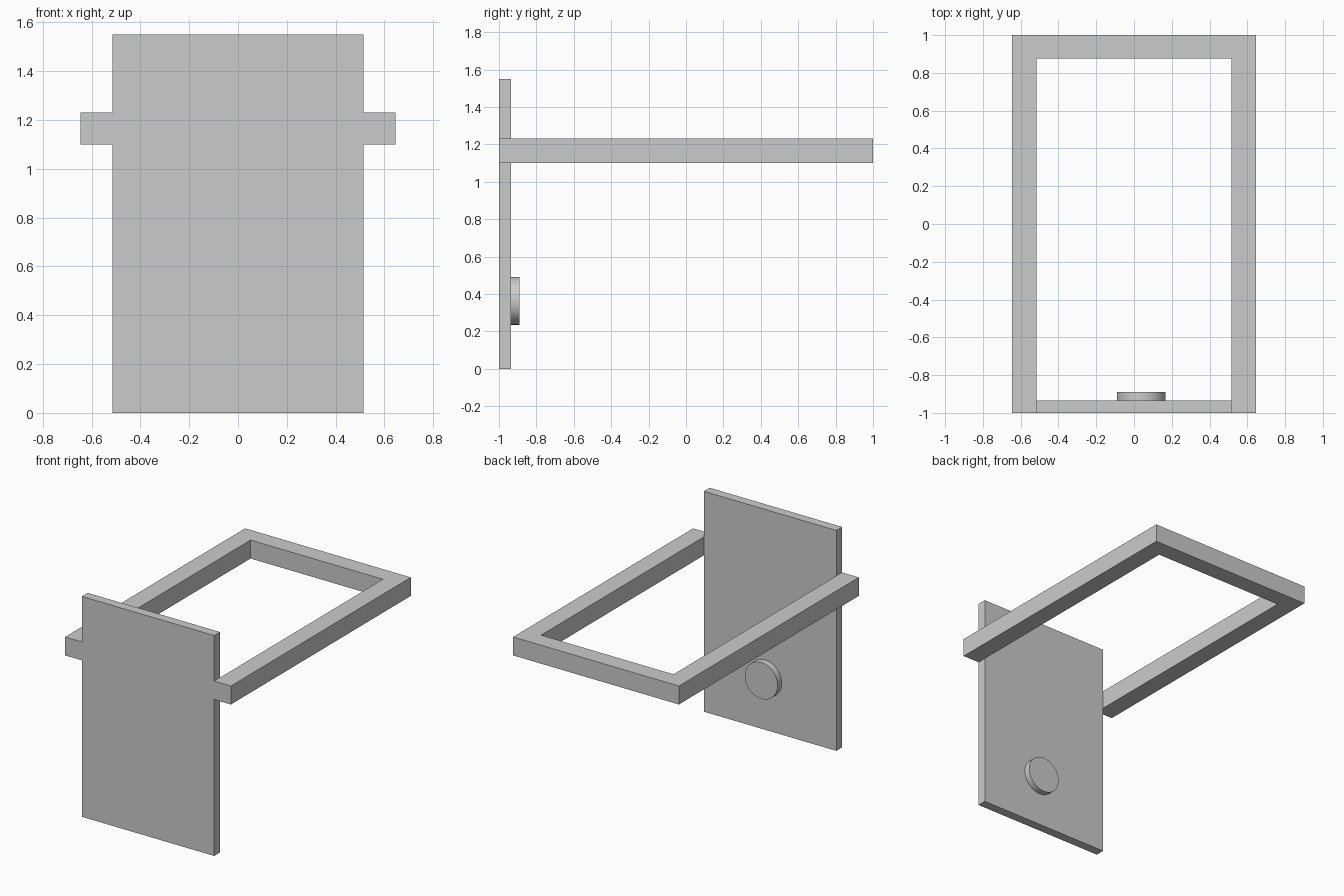
import bpy
import bmesh
from math import radians
from mathutils import Vector

cube = bpy.data.objects.get("Cube")
if cube:
    bpy.data.objects.remove(cube, do_unlink=True)

# Single plain grey finish
grey = bpy.data.materials.new("plain_grey")
grey.use_nodes = True
colour = (0.6, 0.6, 0.6, 1)
grey.diffuse_color = colour
grey.node_tree.nodes["Principled BSDF"].inputs["Base Color"].default_value = colour


def extrude_profile(name, points, direction):
    """Make a solid by sweeping a flat outline along a direction."""
    bm = bmesh.new()
    face = bm.faces.new([bm.verts.new(p) for p in points])
    swept = bmesh.ops.extrude_face_region(bm, geom=[face], use_keep_orig=True)
    moved = [v for v in swept["geom"] if isinstance(v, bmesh.types.BMVert)]
    bmesh.ops.translate(bm, verts=moved, vec=Vector(direction))
    bmesh.ops.recalc_face_normals(bm, faces=bm.faces)
    mesh = bpy.data.meshes.new(name)
    bm.to_mesh(mesh)
    bm.free()
    mesh.materials.append(grey)
    obj = bpy.data.objects.new(name, mesh)
    bpy.context.collection.objects.link(obj)
    return obj


half_panel, half_frame = 0.515, 0.645
front, panel_back = -1.0, -0.935
frame_bottom, frame_top = 1.10, 1.23

# Upright panel
extrude_profile(
    "front_panel",
    [(-half_panel, front, 0), (half_panel, front, 0),
     (half_panel, front, 1.55), (-half_panel, front, 1.55)],
    (0, panel_back - front, 0))

# U-shaped horizontal frame gripping the panel's side edges
right_half = [(half_panel, 0.875), (half_panel, front),
              (half_frame, front), (half_frame, 1.0)]
outline = right_half + [(-x, y) for x, y in reversed(right_half)]
extrude_profile("support_frame", [(x, y, frame_bottom) for x, y in outline],
                (0, 0, frame_top - frame_bottom))

# Round knob on the back of the panel
depth = 0.045
bpy.ops.mesh.primitive_cylinder_add(
    vertices=64, radius=0.128, depth=depth,
    location=(0.038, panel_back + depth / 2, 0.363),
    rotation=(radians(90), 0, 0))
knob = bpy.context.object
knob.name = "round_knob"
knob.data.materials.append(grey)
bpy.ops.object.shade_smooth_by_angle(angle=radians(30))
